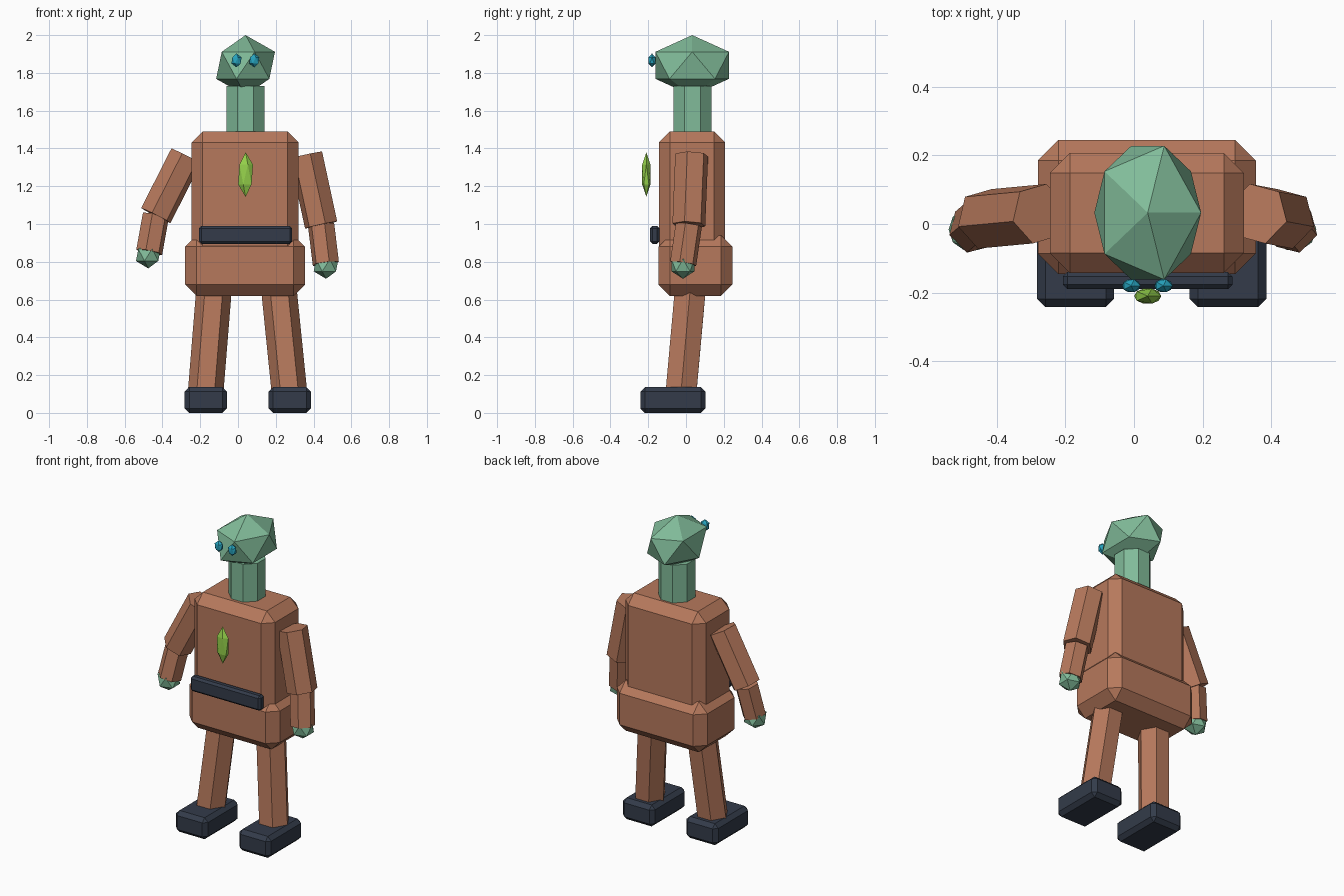
import bpy, bmesh, math
from mathutils import Vector, Matrix

cube = bpy.data.objects.get("Cube")
if cube:
    bpy.data.objects.remove(cube, do_unlink=True)


def material(name, rgb):
    mat = bpy.data.materials.new(name)
    mat.use_nodes = True
    color = (*rgb, 1.0)
    mat.diffuse_color = color
    mat.node_tree.nodes["Principled BSDF"].inputs["Base Color"].default_value = color
    return mat


BROWN = material("clay brown", (0.47, 0.19, 0.107))
GREEN = material("sage green", (0.22, 0.5, 0.32))
LIME = material("lime", (0.3, 0.64, 0.07))
CYAN = material("bright cyan", (0.02, 0.37, 0.52))
NAVY = material("dark navy", (0.033, 0.044, 0.068))


def finish(name, bm, mat):
    mesh = bpy.data.meshes.new(name)
    bm.to_mesh(mesh)
    bm.free()
    mesh.materials.append(mat)
    obj = bpy.data.objects.new(name, mesh)
    bpy.context.collection.objects.link(obj)
    return obj


def box(name, low, high, bevel, mat):
    """Chamfered box between two opposite corners."""
    low, high = Vector(low), Vector(high)
    bm = bmesh.new()
    bmesh.ops.create_cube(bm, size=1)
    bmesh.ops.scale(bm, vec=high - low, verts=bm.verts)
    bmesh.ops.translate(bm, vec=(low + high) / 2, verts=bm.verts)
    obj = finish(name, bm, mat)
    mod = obj.modifiers.new("chamfer", 'BEVEL')
    mod.width = bevel
    mod.segments = 1


def limb(name, top, bottom, radius, sides, turn, mat):
    """Straight prism between two points, turned about its own axis."""
    top, bottom = Vector(top), Vector(bottom)
    axis = top - bottom
    pose = Vector((0, 0, 1)).rotation_difference(axis).to_matrix().to_4x4()
    matrix = (Matrix.Translation((top + bottom) / 2) @ pose
              @ Matrix.Rotation(math.radians(turn), 4, 'Z'))
    bm = bmesh.new()
    bmesh.ops.create_cone(bm, cap_ends=True, segments=sides, radius1=radius,
                          radius2=radius, depth=axis.length, matrix=matrix)
    # Put the first corner at a known angle: corners on the x axis at turn 0
    finish(name, bm, mat)


def gem(name, center, radii, mat):
    """Twenty-sided ball stretched to the given radii."""
    bm = bmesh.new()
    bmesh.ops.create_icosphere(bm, subdivisions=1, radius=1)
    bmesh.ops.scale(bm, vec=radii, verts=bm.verts)
    bmesh.ops.translate(bm, vec=center, verts=bm.verts)
    finish(name, bm, mat)


# Body
box("torso", (-0.245, -0.143, 0.82), (0.32, 0.207, 1.49), 0.058, BROWN)
box("hips", (-0.28, -0.146, 0.62), (0.355, 0.245, 0.94), 0.06, BROWN)
box("belt", (-0.207, -0.19, 0.895), (0.287, -0.14, 0.99), 0.013, NAVY)
gem("chest_gem", (0.04, -0.21, 1.262), (0.044, 0.026, 0.118), LIME)

# Neck and head
limb("neck", (0.04, 0.035, 1.73), (0.04, 0.035, 1.42), 0.109, 8, 22.5, GREEN)
gem("head", (0.04, 0.033, 1.84), (0.174, 0.229, 0.16), GREEN)
for side, x in (("right", -0.008), ("left", 0.086)):
    gem(side + "_eye", (x, -0.18, 1.866), (0.03, 0.022, 0.037), CYAN)

# Arms: shoulder, elbow, wrist and hand, with the twist of each arm
arms = {
    "right": ((-0.275, 0.03, 1.36), (-0.435, 0.015, 1.045), (-0.47, -0.015, 0.85),
              (-0.475, -0.016, 0.836), 15),
    "left": ((0.36, 0.03, 1.365), (0.44, 0.015, 0.995), (0.465, -0.015, 0.79),
             (0.466, -0.016, 0.781), -15),
}
for side, (shoulder, elbow, wrist, hand, twist) in arms.items():
    # Hexagon corners start on y, so a quarter turn puts them on x
    limb(side + "_upper_arm", shoulder, elbow, 0.09, 6, 90 + twist, BROWN)
    limb(side + "_forearm", elbow, wrist, 0.072, 6, 90 + twist, BROWN)
    gem(side + "_hand", hand, (0.073, 0.071, 0.071), GREEN)

# Legs and boots
legs = {
    "right": ((-0.125, 0.025, 0.68), (-0.172, -0.027, 0.1), -0.17),
    "left": ((0.214, 0.025, 0.68), (0.273, -0.027, 0.1), 0.274),
}
for side, (hip, ankle, boot_x) in legs.items():
    limb(side + "_leg", hip, ankle, 0.094, 6, 90, BROWN)
    box(side + "_boot", (boot_x - 0.112, -0.242, 0), (boot_x + 0.112, 0.103, 0.136),
        0.024, NAVY)
